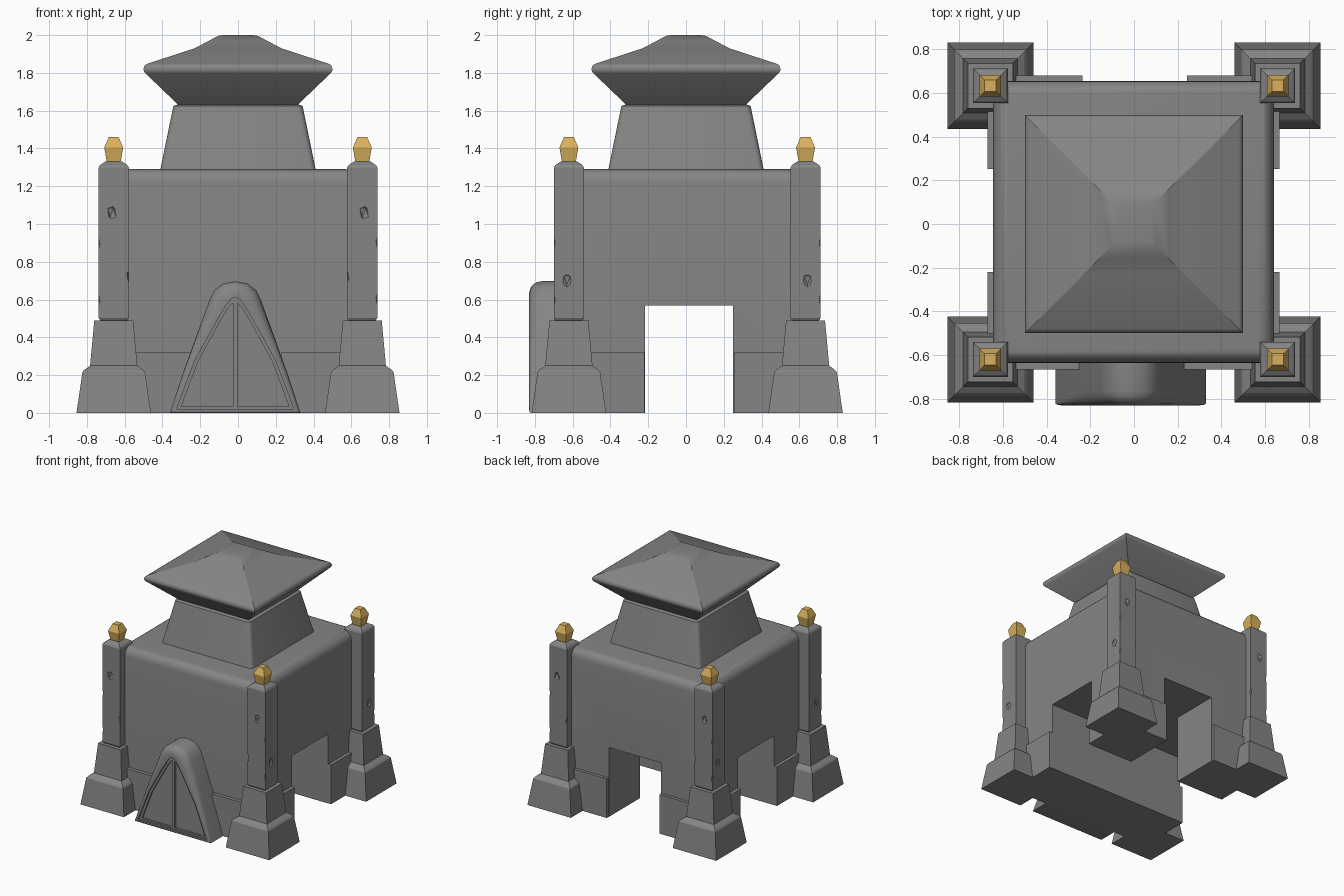
import bpy, bmesh, math
from mathutils import Matrix, Vector

if "Cube" in bpy.data.objects:
    bpy.data.objects.remove(bpy.data.objects["Cube"])

gold = bpy.data.materials.new("gold")
gold.diffuse_color = (0.69, 0.44, 0.11, 1)
gold.use_nodes = True
gold.node_tree.nodes["Principled BSDF"].inputs["Base Color"].default_value = gold.diffuse_color
stone = bpy.data.materials.new("dark_stone")
stone.diffuse_color = (0.235, 0.235, 0.235, 1)
stone.use_nodes = True
stone.node_tree.nodes["Principled BSDF"].inputs["Base Color"].default_value = stone.diffuse_color


def finish(bm, name, smooth=None, mat=stone):
    bmesh.ops.recalc_face_normals(bm, faces=bm.faces)
    me = bpy.data.meshes.new(name)
    bm.to_mesh(me)
    bm.free()
    me.materials.append(mat)
    ob = bpy.data.objects.new(name, me)
    bpy.context.collection.objects.link(ob)
    if smooth:
        bpy.ops.object.select_all(action='DESELECT')
        ob.select_set(True)
        bpy.context.view_layer.objects.active = ob
        bpy.ops.object.shade_smooth_by_angle(angle=math.radians(smooth))
    return ob


def box_bm(lo, hi):
    bm = bmesh.new()
    lo, hi = Vector(lo), Vector(hi)
    size = hi - lo
    bmesh.ops.create_cube(bm, size=1, matrix=Matrix.Translation((lo + hi) / 2)
                          @ Matrix.Diagonal((size.x, size.y, size.z, 1)))
    return bm


def loft(rings):
    """Skin closed rings of equal point count and cap both ends."""
    bm = bmesh.new()
    loops = [[bm.verts.new(p) for p in r] for r in rings]
    n = len(loops[0])
    for a, b in zip(loops, loops[1:]):
        for i in range(n):
            j = (i + 1) % n
            bm.faces.new((a[i], a[j], b[j], b[i]))
    bm.faces.new(loops[0][::-1])
    bm.faces.new(loops[-1])
    return bm


def square_loft(profile, cx=0, cy=0):
    """Square-section solid from (half width, height) pairs."""
    return loft([[(cx + sx * h, cy + sy * h, z)
                  for sx, sy in ((-1, -1), (1, -1), (1, 1), (-1, 1))]
                 for h, z in profile])


def cut(ob, cutter):
    cutter.hide_render = True
    mod = ob.modifiers.new("cut", 'BOOLEAN')
    mod.operation = 'DIFFERENCE'
    mod.solver = 'EXACT'
    mod.object = cutter
    bpy.ops.object.select_all(action='DESELECT')
    ob.select_set(True)
    bpy.context.view_layer.objects.active = ob
    bpy.ops.object.modifier_apply(modifier=mod.name)
    bpy.data.objects.remove(cutter, do_unlink=True)


# Main body with softened top rim and a T-shaped passage
bm = box_bm((-0.645, -0.637, 0), (0.64, 0.655, 1.29))
rim = [e for e in bm.edges if all(v.co.z > 1 for v in e.verts)]
bmesh.ops.bevel(bm, geom=rim, offset=0.07, segments=5, profile=0.5, affect='EDGES')
body = finish(bm, "main_body")
cut(body, finish(box_bm((-1, -0.217, -1), (1, 0.25, 0.568)), "side_passage_cutter"))
cut(body, finish(box_bm((-0.23, 0, -1), (0.24, 1, 0.568)), "back_passage_cutter"))
bpy.ops.object.shade_smooth_by_angle(angle=math.radians(25))

# Low plinths around the legs
for side, x0, x1 in (("left", -0.672, -0.235), ("right", 0.23, 0.667)):
    finish(box_bm((x0, -0.667, 0), (x1, -0.219, 0.32)), "front_plinth_" + side)
    back = (x0, x1) if side == "left" else (x0 + 0.012, x1)
    finish(box_bm((back[0], 0.253, 0), (back[1], 0.68, 0.32)), "back_plinth_" + side)

# Tapered tower with rounded corners
bm = square_loft([(0.413, 1.28), (0.342, 1.625), (0.31, 1.635)])
corners = [e for e in bm.edges if abs(e.verts[0].co.z - e.verts[1].co.z) > 0.1]
bmesh.ops.bevel(bm, geom=corners, offset=0.03, segments=4, profile=0.5, affect='EDGES')
finish(bm, "upper_tower", 30)

# Overhanging roof with a rounded rim
rim = [(0.47 + 0.03 * math.cos(a), 1.82 + 0.03 * math.sin(a))
       for a in (math.radians(-47 + 118 * i / 6) for i in range(7))]
finish(square_loft([(0.31, 1.625)] + rim + [(0.23, 1.93), (0.16, 1.967),
                   (0.105, 1.996), (0.08, 2.0)]), "roof", 25)

# Corner pillars with small chips and gold finials
pillar_profile = [(0.197, 0), (0.166, 0.215), (0.155, 0.228), (0.125, 0.25),
                  (0.103, 0.49), (0.072, 0.49), (0.08, 0.503), (0.08, 1.298),
                  (0.072, 1.312), (0.045, 1.33)]
finial_profile = [(0.036, 1.325), (0.05, 1.405), (0.026, 1.46)]
for sx in (-1, 1):
    for sy, cy in ((-1, -0.62), (1, 0.633)):
        cx = sx * 0.658
        label = ("front" if sy < 0 else "back") + ("_left" if sx < 0 else "_right")
        pillar = finish(square_loft(pillar_profile, cx, cy), label + "_pillar")
        bm = bmesh.new()
        for dx, dy, z in ((0.01, 0.095, 1.06), (0.095, 0.01, 0.7),
                          (0.094, 0.094, 0.9), (0.094, 0.094, 0.6),
                          (-0.093, 0.093, 0.72)):
            bmesh.ops.create_icosphere(bm, subdivisions=1, radius=0.03,
                matrix=Matrix.Translation((cx + sx * dx, cy + sy * dy, z))
                @ Matrix.Diagonal((1, 1, 1.6, 1)))
        cut(pillar, finish(bm, label + "_chip_cutter"))
        finish(square_loft(finial_profile, cx, cy), label + "_finial", mat=gold)

# Pointed doorway: rounded hood, recessed panels and centre bar
outer = [(0.345, 0), (0.28, 0.2), (0.208, 0.4), (0.135, 0.6),
         (0.11, 0.65), (0.065, 0.685), (0, 0.697)]
inner = [(0.31, 0.02), (0.258, 0.16), (0.212, 0.28), (0.095, 0.49),
         (0.048, 0.57), (0.02, 0.605), (0, 0.612)]
panel = [(x * 0.92, 0.2 + (z - 0.2) * 0.93) for x, z in inner]


def door_ring(half, y, fade=False):
    """Mirrored outline; fade squares the rounding off towards the ground."""
    full = half + [(-x, z) for x, z in half[-2::-1]]
    return [(x - 0.015, -0.83 + (y + 0.83) * (min(1, 0.15 + z / 0.5) if fade else 1), z)
            for x, z in full]


def blend(t):
    return [(a[0] + (b[0] - a[0]) * t, a[1] + (b[1] - a[1]) * t)
            for a, b in zip(outer, inner)]


finish(loft([door_ring(outer, -0.6), door_ring(outer, -0.765, True)]
            + [door_ring(blend(t), y, True) for t, y in
               ((0.06, -0.79), (0.2, -0.81), (0.42, -0.823), (0.7, -0.83), (1, -0.83))]
            + [door_ring(inner, -0.815), door_ring(panel, -0.815),
               door_ring(panel, -0.8)]), "doorway_hood", 40)
finish(box_bm((-0.027, -0.815, 0.03), (-0.003, -0.79, 0.59)), "door_centre_bar")
